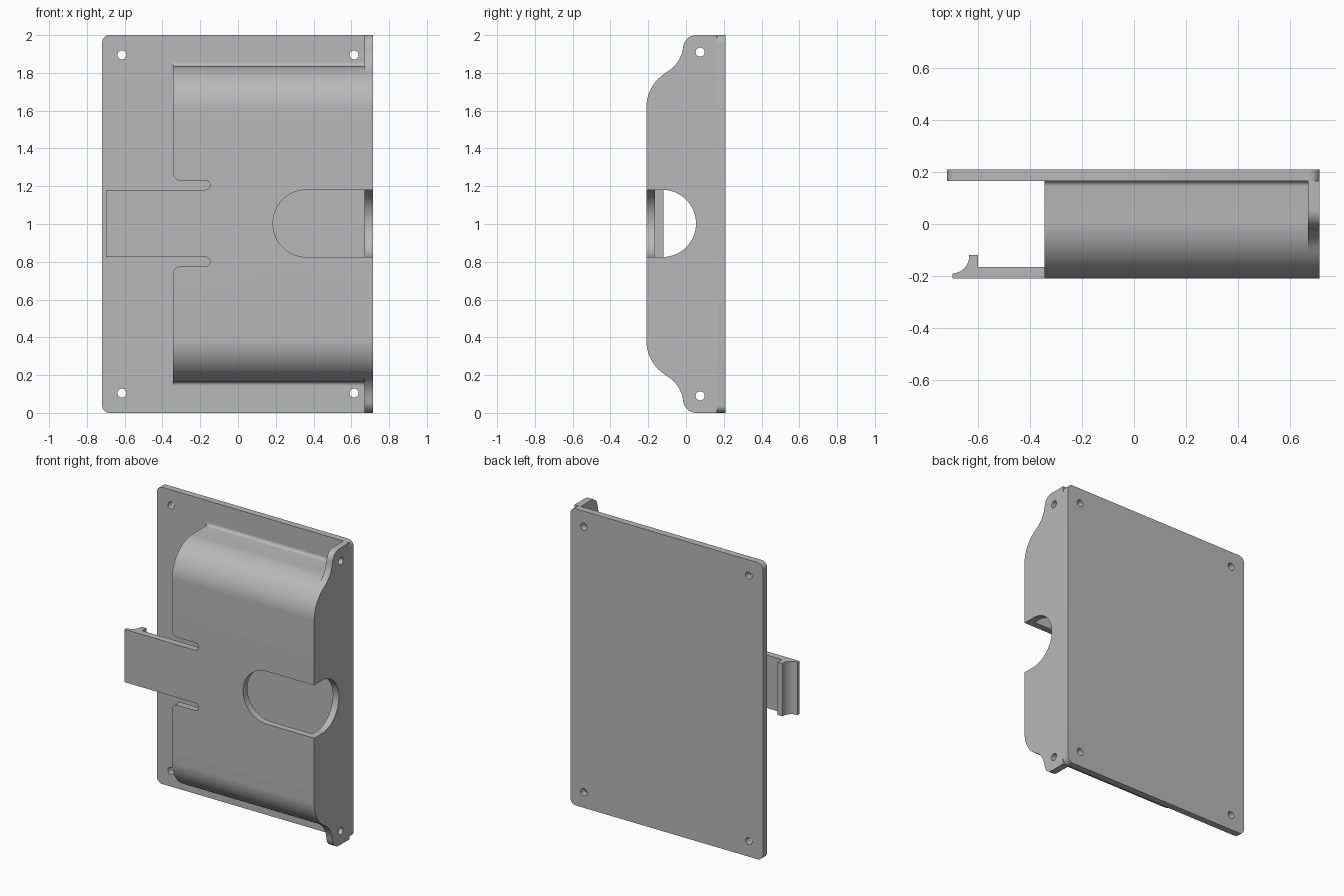
import bpy, bmesh
from math import sin, cos, radians

old = bpy.data.objects.get("Cube")
if old:
    bpy.data.objects.remove(old, do_unlink=True)

grey = bpy.data.materials.new("plain grey")
grey.use_nodes = True
color = (0.48, 0.48, 0.48, 1)
grey.diffuse_color = color
grey.node_tree.nodes["Principled BSDF"].inputs["Base Color"].default_value = color

FRONT, BACK, INNER = -0.21, 0.21, 0.165   # depth of cover face, plate back, plate front
LEFT, RIGHT = -0.72, 0.715
WALL = 0.045


def arc(cx, cy, r, a, b, n=12):
    """Points on an arc from angle a to b in degrees."""
    angles = [radians(a + (b - a) * i / n) for i in range(n + 1)]
    return [(cx + r * cos(t), cy + r * sin(t)) for t in angles]


def flip(points):
    """Mirror (u, z) points about mid height, in reverse order."""
    return [(u, 2 - z) for u, z in reversed(points)]


def prism(name, points, axis, lo, hi):
    """Extrude an outline along one axis."""
    place = {"x": lambda u, v, d: (d, u, v),
             "y": lambda u, v, d: (u, d, v),
             "z": lambda u, v, d: (u, v, d)}[axis]
    bm = bmesh.new()
    ends = [[bm.verts.new(place(u, v, d)) for u, v in points] for d in (lo, hi)]
    for ring in ends:
        bm.faces.new(ring)
    n = len(points)
    for i in range(n):
        j = (i + 1) % n
        bm.faces.new((ends[0][i], ends[0][j], ends[1][j], ends[1][i]))
    bmesh.ops.recalc_face_normals(bm, faces=bm.faces)
    mesh = bpy.data.meshes.new(name)
    bm.to_mesh(mesh)
    bm.free()
    mesh.materials.append(grey)
    obj = bpy.data.objects.new(name, mesh)
    bpy.context.collection.objects.link(obj)
    return obj


def activate(obj):
    bpy.ops.object.select_all(action="DESELECT")
    obj.select_set(True)
    bpy.context.view_layer.objects.active = obj


def cut(obj, *cutters):
    """Subtract each cutter, then discard it."""
    for cutter in cutters:
        cutter.hide_render = True
        activate(obj)
        mod = obj.modifiers.new("cut", "BOOLEAN")
        mod.operation, mod.solver, mod.object = "DIFFERENCE", "EXACT", cutter
        bpy.ops.object.modifier_apply(modifier=mod.name)
        bpy.data.objects.remove(cutter, do_unlink=True)


def hole(u, z, axis, lo, hi):
    return prism("hole_cutter", arc(u, z, 0.024, 0, 345, 23), axis, lo, hi)


# Back plate with rounded corners and four screw holes
r = 0.04
outline = (arc(RIGHT - r, 2 - r, r, 0, 90, 8) + arc(LEFT + r, 2 - r, r, 90, 180, 8)
           + arc(LEFT + r, r, r, 180, 270, 8) + arc(RIGHT - r, r, r, 270, 360, 8))
back_plate = prism("back_plate", outline, "y", INNER, BACK)
cut(back_plate, *[hole(x, z, "y", 0.1, 0.3) for x in (-0.615, 0.615) for z in (0.105, 1.895)])

# Side wall with ears, screw holes and a finger notch
shoulder = (arc(0.01, 1.615, 0.22, 180, 120, 16) + arc(-0.185, 1.953, 0.17, -60, -10)
            + arc(0.055, 1.93, 0.07, 170, 90) + [(INNER, 2)])
side_wall = prism("side_wall", shoulder + flip(shoulder), "x", RIGHT - WALL, RIGHT)
notch = [(-0.4, 0.825)] + arc(-0.125, 1.003, 0.178, -90, 90, 32) + [(-0.4, 1.181)]
cut(side_wall, prism("notch_cutter", notch, "x", 0.5, 0.9),
    *[hole(0.075, z, "x", 0.5, 0.9) for z in (0.09, 1.91)])

# Front cover: curved shell open at one end, with a small fillet at the plate
outer = arc(0.01, 1.615, 0.22, 180, 90, 24) + arc(INNER - 0.02, 1.855, 0.02, -90, 0, 6)
inner = arc(0.01, 1.615, 0.175, 180, 90, 24) + [(INNER, 1.79)]
section = flip(outer) + outer + inner[::-1] + flip(inner)[::-1]
cover = prism("front_cover", section, "x", -0.345, RIGHT - WALL)

# Relief slots beside the latch and the thumb opening
slot = ([(-0.5, 1.181)] + arc(-0.172, 1.206, 0.025, -90, 90)
        + arc(-0.305, 1.271, 0.04, 270, 180, 8) + [(-0.5, 1.271)])
lower = [(x, 2.006 - z) for x, z in slot]
thumb = [(0.9, 0.825)] + arc(0.363, 1.003, 0.178, 270, 90, 32) + [(0.9, 1.181)]
cut(cover, *[prism("slot_cutter", p, "y", -0.4, -0.1) for p in (slot, lower, thumb)])

# Spring latch with a concave hook at its tip
hook = ([(-0.345, FRONT), (-0.70, FRONT), (-0.70, -0.19)]
        + arc(-0.70, -0.125, 0.065, -90, 0)
        + [(-0.635, -0.12), (-0.60, -0.12), (-0.60, -0.165), (-0.345, -0.165)])
latch = prism("spring_latch", hook, "z", 0.825, 1.181)

for part in (back_plate, side_wall, cover, latch):
    activate(part)
    bpy.ops.object.shade_smooth_by_angle(angle=radians(30))
